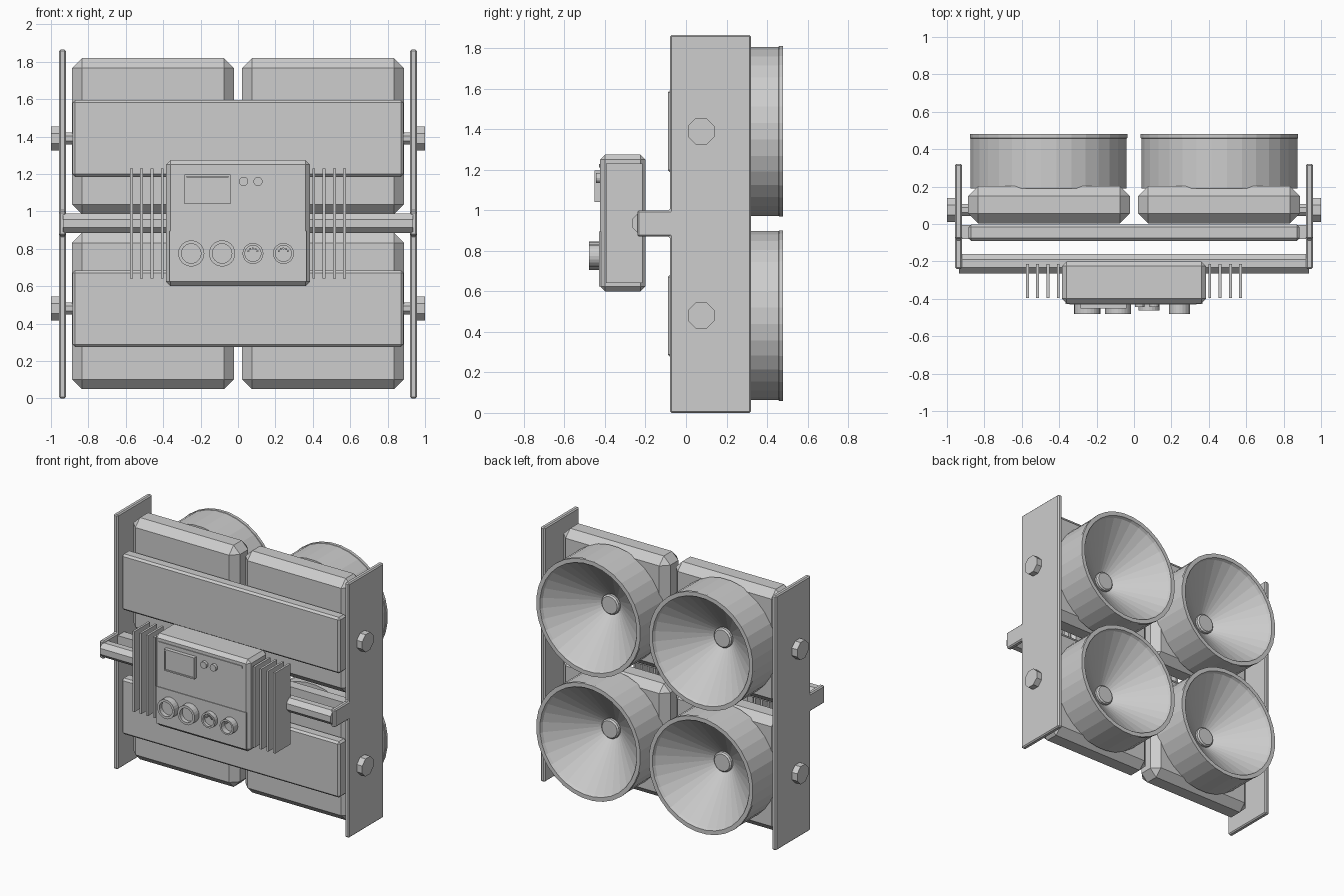
import bpy, bmesh, math
from mathutils import Matrix, Vector

cube = bpy.data.objects.get("Cube")
if cube:
    bpy.data.objects.remove(cube, do_unlink=True)

grey = bpy.data.materials.new("light_grey")
grey.use_nodes = True
grey.diffuse_color = (0.61, 0.61, 0.61, 1)
grey.node_tree.nodes["Principled BSDF"].inputs["Base Color"].default_value = (0.61, 0.61, 0.61, 1)


def finish(name, bm, bevel=0):
    bmesh.ops.recalc_face_normals(bm, faces=bm.faces)
    mesh = bpy.data.meshes.new(name)
    bm.to_mesh(mesh)
    bm.free()
    mesh.materials.append(grey)
    obj = bpy.data.objects.new(name, mesh)
    bpy.context.collection.objects.link(obj)
    if bevel:
        mod = obj.modifiers.new("Bevel", "BEVEL")
        mod.width, mod.segments = bevel, 1
        mod.limit_method = "ANGLE"


def box(name, x, y, z, bevel=0):
    """Box spanning the (low, high) pairs on each axis."""
    bm = bmesh.new()
    bmesh.ops.create_cube(bm, size=1)
    for v in bm.verts:
        v.co = [(a + b) / 2 + c * (b - a) for (a, b), c in zip((x, y, z), v.co)]
    finish(name, bm, bevel)


def lathe(name, profile, centre, axis, sides, turn=0):
    """Spin (radius, distance) points about an axis; zero radius closes an end."""
    bm = bmesh.new()
    frame = Matrix.Translation(centre) @ Vector(axis).to_track_quat("Z", "Y").to_matrix().to_4x4()
    rings = []
    for r, d in profile:
        ring = []
        for i in range(sides if r else 1):
            a = math.tau * (i + turn) / sides
            ring.append(bm.verts.new(frame @ Vector((r * math.cos(a), r * math.sin(a), d))))
        rings.append(ring)
    for a, b in zip(rings, rings[1:]):
        for i in range(sides):
            j = (i + 1) % sides
            quad = [a[i % len(a)], a[j % len(a)], b[j % len(b)], b[i % len(b)]]
            bm.faces.new(list(dict.fromkeys(quad)))
    finish(name, bm)


def disc(name, radius, centre, axis, length, sides, edge=0.0, turn=0):
    """Solid cylinder with an optional chamfer on its far end."""
    pts = [(0, 0), (radius, 0), (radius, length - edge)]
    if edge:
        pts.append((radius - edge, length))
    lathe(name, pts + [(0, length)], centre, axis, sides, turn)


ROWS = {"lower": 0.48, "upper": 1.39}
SIDES = {"right": -1, "left": 1}
FRONT, BACK = (0, -1, 0), (0, 1, 0)

for side, s in SIDES.items():
    # Side plate with a forward tab carrying the crossbar
    bm = bmesh.new()
    outline = [(-0.08, 0), (0.322, 0), (0.322, 1.865), (-0.08, 1.865),
               (-0.08, 1.0), (-0.24, 1.0), (-0.24, 0.87), (-0.08, 0.87)]
    face = bm.faces.new([bm.verts.new((s * 0.92, y, z)) for y, z in outline])
    grown = bmesh.ops.extrude_face_region(bm, geom=[face])["geom"]
    bmesh.ops.translate(bm, vec=(s * 0.036, 0, 0),
                        verts=[g for g in grown if isinstance(g, bmesh.types.BMVert)])
    finish(side + "_side_plate", bm, 0.008)

    for row, z in ROWS.items():
        label = f"{row}_{side}_"
        # Driver housing
        mid = 1.402 if row == "upper" else 0.467
        box(label + "housing", sorted((s * 0.022, s * 0.887)), (0.003, 0.203),
            (mid - 0.418, mid + 0.418), 0.053)
        # Horn: outer drum, slim lip and deep inner cone
        lathe(label + "horn", [(0, 0.19), (0.419, 0.19), (0.419, 0.457), (0.423, 0.459),
                               (0.423, 0.48), (0.393, 0.48), (0.384, 0.46),
                               (0.07, 0.207), (0, 0.207)],
              (s * 0.456, 0, z), BACK, 32, 0.5)
        disc(label + "horn_hub", 0.072, (s * 0.456, 0.195, z), BACK, 0.04, 16, 0.01)
        # Mounting bolt
        disc(label + "bolt_shaft", 0.035, (s * 0.87, 0.075, z), (s, 0, 0), 0.1, 8, 0, 0.5)
        disc(label + "bolt_head", 0.07, (s * 0.95, 0.075, z), (s, 0, 0), 0.05, 8, 0, 0.5)

    # Cooling fins
    for i in range(4):
        x = s * (0.405 + 0.055 * i)
        box(f"{side}_fin_{i + 1}", (x - 0.008, x + 0.008), (-0.395, -0.215), (0.64, 1.23))

# Cross panels in front of the housings
for row, z in ROWS.items():
    box(row + "_cross_panel", (-0.885, 0.885), (-0.09, -0.003), (z - 0.205, z + 0.205), 0.014)

# Crossbar, and the rail closing the gap behind it
disc("crossbar", 0.057, (-0.935, -0.212, 0.936), (1, 0, 0), 1.87, 8, 0, 0.5)
box("middle_rail", (-0.92, 0.92), (-0.08, -0.005), (0.888, 0.984))

# Control box and its face plates
box("control_box", (-0.385, 0.385), (-0.424, -0.2), (0.6, 1.275), 0.025)
box("lower_face_plate", (-0.365, 0.365), (-0.429, -0.41), (0.625, 0.895))
box("trim_strip", (-0.345, 0.335), (-0.43, -0.41), (1.212, 1.228))

# Screen with a raised frame
box("screen", (-0.275, -0.05), (-0.446, -0.41), (1.05, 1.185))
for name, z in (("bottom", 1.04), ("top", 1.187)):
    box("screen_frame_" + name, (-0.285, -0.04), (-0.452, -0.41), (z, z + 0.01))
for name, x in (("right", -0.285), ("left", -0.05)):
    box("screen_frame_" + name, (x, x + 0.01), (-0.452, -0.41), (1.04, 1.197))

# Indicator lamps
for i, x in enumerate((0.03, 0.107)):
    disc(f"indicator_lamp_{i + 1}", 0.025, (x, -0.41, 1.16), FRONT, 0.035, 12)

# Ring sockets
for i, x in enumerate((-0.25, -0.085)):
    lathe(f"ring_socket_{i + 1}", [(0, 0), (0.07, 0), (0.07, 0.06), (0.052, 0.06),
                                   (0.052, 0.03), (0, 0.03)],
          (x, -0.42, 0.775), FRONT, 24)

# Pin connectors with an arc of contacts
for i, (x, depth) in enumerate(((0.08, 0.042), (0.243, 0.06))):
    lathe(f"pin_connector_{i + 1}", [(0, 0), (0.056, 0), (0.056, depth), (0.043, depth),
                                     (0.043, 0.02), (0, 0.02)],
          (x, -0.42, 0.775), FRONT, 20)
    for k in range(5):
        a = math.pi * (0.15 + 0.175 * k)
        disc(f"connector_{i + 1}_pin_{k + 1}", 0.006,
             (x + 0.027 * math.cos(a), -0.43, 0.775 + 0.027 * math.sin(a)), FRONT, 0.025, 6)
